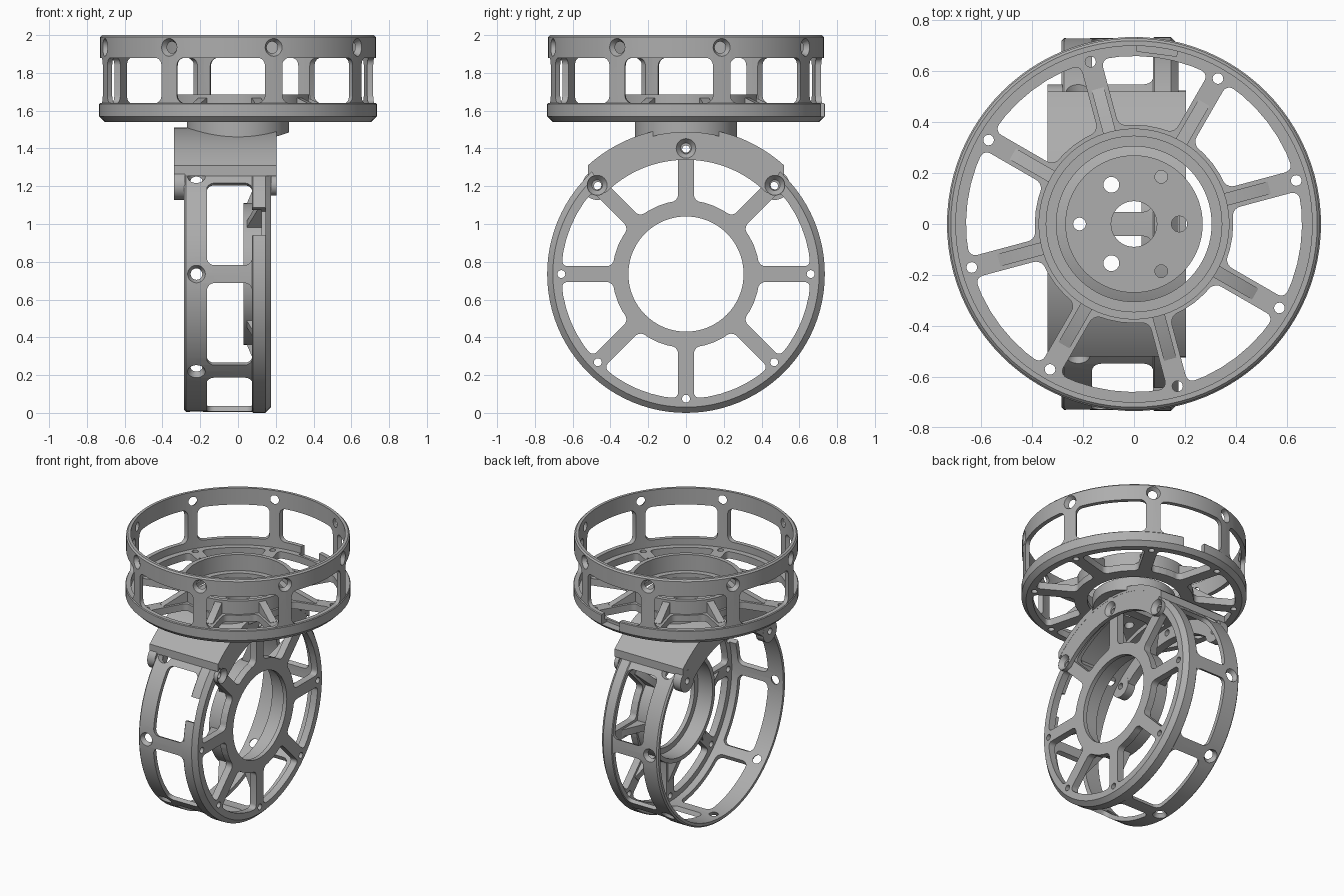
import bpy, bmesh
from math import sin, cos, asin, pi, radians, sqrt
from mathutils import Matrix, Vector

cube = bpy.data.objects.get("Cube")
if cube:
    bpy.data.objects.remove(cube)

grey = bpy.data.materials.new("machined grey")
grey.use_nodes = True
COLOUR = (0.42, 0.42, 0.42, 1)
grey.diffuse_color = COLOUR
grey.node_tree.nodes["Principled BSDF"].inputs["Base Color"].default_value = COLOUR

# Maps profile (u, v, depth) to (y, z, x)
TO_X = Matrix(((0, 0, 1, 0), (1, 0, 0, 0), (0, 1, 0, 0), (0, 0, 0, 1)))
EIGHTH = pi / 4


def turn(angle):
    return Matrix.Rotation(angle, 4, 'Z')


def prism(bm, points, d0, d1, matrix=Matrix(), corners=(), radius=0.03):
    """Extrude an outline from d0 to d1, rounding the listed corners."""
    part = bmesh.new()
    verts = [part.verts.new((u, v, d0)) for u, v in points]
    face = part.faces.new(verts)
    rounded = [verts[i] for i in corners]
    out = bmesh.ops.extrude_face_region(part, geom=[face], use_keep_orig=True)
    moved = [g for g in out["geom"] if isinstance(g, bmesh.types.BMVert)]
    bmesh.ops.translate(part, verts=moved, vec=(0, 0, d1 - d0))
    edges = [e for v in rounded for e in v.link_edges
             if abs(e.verts[0].co.z - e.verts[1].co.z) > 0.001]
    if edges:
        bmesh.ops.bevel(part, geom=edges, offset=radius, segments=5, profile=0.5,
                        affect='EDGES', clamp_overlap=False)
    bmesh.ops.recalc_face_normals(part, faces=part.faces)
    add(bm, part, matrix)


def rod(bm, r0, r1, d0, d1, matrix=Matrix(), sides=24):
    """Cylinder or cone running along depth from d0 to d1."""
    part = bmesh.new()
    bmesh.ops.create_cone(part, cap_ends=True, segments=sides, radius1=r0, radius2=r1,
                          depth=d1 - d0, matrix=Matrix.Translation((0, 0, (d0 + d1) / 2)))
    add(bm, part, matrix)


def add(bm, part, matrix):
    part.transform(matrix)
    mesh = bpy.data.meshes.new("scratch")
    part.to_mesh(mesh)
    part.free()
    bm.from_mesh(mesh)
    bpy.data.meshes.remove(mesh)


def make(name, bm):
    mesh = bpy.data.meshes.new(name)
    bm.to_mesh(mesh)
    bm.free()
    mesh.materials.append(grey)
    obj = bpy.data.objects.new(name, mesh)
    bpy.context.collection.objects.link(obj)
    return obj


def carve(obj, *cutters):
    """Subtract cutter meshes and bake the result."""
    for cutter in cutters:
        mod = obj.modifiers.new("cut", 'BOOLEAN')
        mod.operation, mod.solver, mod.object = 'DIFFERENCE', 'EXACT', cutter
    graph = bpy.context.evaluated_depsgraph_get()
    mesh = bpy.data.meshes.new_from_object(obj.evaluated_get(graph))
    obj.modifiers.clear()
    obj.data = mesh


def arc(r, a0, a1, steps, cz=0.0):
    return [(r * cos(a0 + (a1 - a0) * i / steps), cz + r * sin(a0 + (a1 - a0) * i / steps))
            for i in range(steps + 1)]


# Drum housing: lathed plate, bearing seat and rim wall
profile = [(.305, 0), (.705, 0), (.735, .03), (.735, .095), (.73, .1), (.73, .45),
           (.72, .46), (.7, .46), (.7, .05), (.375, .05), (.375, .145), (.345, .145),
           (.345, .03), (.305, .03)]
bm = bmesh.new()
loop = [bm.verts.new((r, 0, z)) for r, z in profile]
edges = [bm.edges.new((a, b)) for a, b in zip(loop, loop[1:] + loop[:1])]
bmesh.ops.spin(bm, geom=loop + edges, cent=(0, 0, 0), axis=(0, 0, 1), angle=2 * pi, steps=96)
bmesh.ops.remove_doubles(bm, verts=bm.verts, dist=0.0002)
bmesh.ops.recalc_face_normals(bm, faces=bm.faces)
upper = make("upper_drum_housing", bm)

# Openings repeated eight times around the drum
bm = bmesh.new()
half_out = EIGHTH / 2 - asin(.042 / .66)
half_in = EIGHTH / 2 - asin(.042 / .39)
sector = arc(.66, -half_out, half_out, 6) + arc(.39, half_in, -half_in, 4)
window = [(-.235, .1), (.235, .1), (.235, .34), (-.235, .34)]
for k in range(8):
    spoke, gap = turn(k * EIGHTH), turn((k + .5) * EIGHTH)
    prism(bm, sector, -.1, .09, gap, (0, 6, 7, 11), .032)
    prism(bm, window, .58, .9, gap @ TO_X, range(4), .04)
    rod(bm, .021, .021, -.1, .09, spoke @ Matrix.Translation((.66, 0, 0)), 16)
    rod(bm, .02, .052, .68, .738, spoke @ Matrix.Translation((0, 0, .395)) @ TO_X, 20)
openings = make("opening_cutter", bm)

# Cable notch under one window
bm = bmesh.new()
prism(bm, [(-.08, .03), (.08, .03), (.08, .2), (-.08, .2)], .675, .9, turn(EIGHTH / 2) @ TO_X)
notch = make("notch_cutter", bm)
carve(upper, openings, notch)

# Gussets bracing the bearing seat on each spoke
bm = bmesh.new()
for k in range(8):
    flip = turn(k * EIGHTH) @ Matrix.Rotation(pi / 2, 4, 'X')
    prism(bm, [(.36, .03), (.55, .03), (.55, .052), (.37, .13), (.36, .13)], -.025, .025, flip)
upper_gussets = make("upper_gussets", bm)

# Place the two drums: one facing up, one on its side
place_up = Matrix.Translation((0, 0, 1.54)) @ turn(radians(60))
place_side = Matrix.Translation((.175, 0, .735)) @ Matrix(
    ((0, 0, -1, 0), (-1, 0, 0, 0), (0, 1, 0, 0), (0, 0, 0, 1)))
parts = []
for source, name in ((upper, "lower_drum_housing"), (upper_gussets, "lower_gussets")):
    lower = bpy.data.objects.new(name, source.data.copy())
    bpy.context.collection.objects.link(lower)
    lower.data.transform(place_side)
    source.data.transform(place_up)
    parts += [source, lower]

# Joining bracket: curved saddle with a flange on each side
CZ = .735
outer_a, inner_a = asin(.52 / .775), asin(.52 / .735)
top = pi / 2
outside = arc(.775, top - outer_a, top + outer_a, 32, CZ)
bm = bmesh.new()
prism(bm, outside + arc(.735, top + inner_a, top - inner_a, 32, CZ), -.34, .205, TO_X)
saddle = make("bracket_saddle", bm)

flange = outside + arc(.605, top + EIGHTH, top - EIGHTH, 32, CZ)
screws = [(.665 * sin(a), CZ + .665 * cos(a)) for a in (-EIGHTH, 0, EIGHTH)]


def along_x(y, z):
    return Matrix.Translation((0, y, z)) @ TO_X


flanges = []
for name, x0, x1, boss in (("left_flange", .176, .204, .055), ("right_flange", -.339, -.281, .078)):
    bm = bmesh.new()
    prism(bm, flange, x0, x1, TO_X)
    flanges.append(make("bracket_" + name, bm))
    for y, z in (screws[0], screws[2]):
        bm = bmesh.new()
        rod(bm, boss, boss, x0 - .001, x1 + .001, along_x(y, z), 32)
        flanges.append(make("screw_boss_" + name, bm))

# Screw holes with countersinks on the plate side
bm = bmesh.new()
for y, z in screws:
    rod(bm, .02, .054, .165, .2065, along_x(y, z))
    rod(bm, .022, .022, -.4, -.2, along_x(y, z))
screw_holes = make("screw_hole_cutter", bm)
for piece in flanges:
    carve(piece, screw_holes)

# Round pivot pad on top of the saddle
bm = bmesh.new()
rod(bm, .27, .27, 1.4, 1.56, sides=72)
pad = make("pivot_pad", bm)
bm = bmesh.new()
rod(bm, .75, .75, -.5, .5, along_x(0, CZ), 128)
hollow = make("hollow_cutter", bm)
bm = bmesh.new()
rod(bm, .09, .09, 1.42, 1.7, sides=32)
for k in range(3):
    a = k * 2 * pi / 3
    rod(bm, .031, .031, 1.44, 1.7, Matrix.Translation((.178 * cos(a), .178 * sin(a), 0)))
    rod(bm, .025, .025, 1.42, 1.7, Matrix.Translation((-.214 * cos(a), -.214 * sin(a), 0)))
pad_holes = make("pad_hole_cutter", bm)
carve(pad, hollow, pad_holes)
carve(saddle, pad_holes)
parts += [saddle, pad] + flanges

# Tidy cutters, then smooth curved surfaces
for cutter in (openings, notch, screw_holes, hollow, pad_holes):
    bpy.data.objects.remove(cutter)
bpy.ops.object.select_all(action='DESELECT')
for obj in parts:
    obj.select_set(True)
bpy.context.view_layer.objects.active = upper
bpy.ops.object.shade_smooth_by_angle(angle=radians(30))
